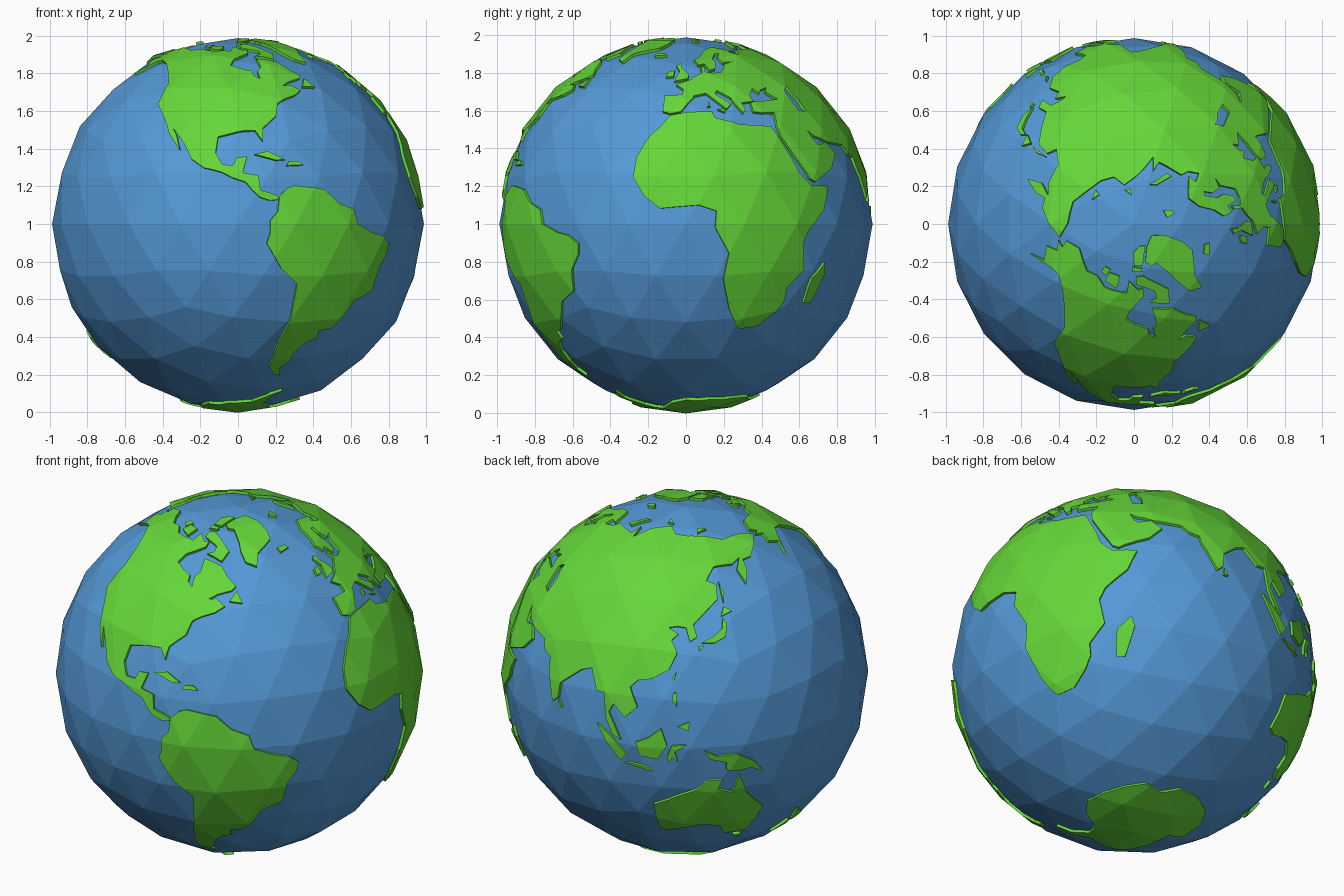
import bpy, bmesh
from math import sin, cos, radians
from mathutils import Vector
from mathutils.geometry import tessellate_polygon

OCEAN_R, LAND_R, WALL_R = 0.988, 1.003, 0.965


def material(name, color):
    m = bpy.data.materials.new(name)
    m.diffuse_color = color
    return m


BLUE = material("ocean_blue", (0.09, 0.32, 0.68, 1))
GREEN = material("land_green", (0.13, 0.68, 0.04, 1))


def finish(name, bm, mat):
    mesh = bpy.data.meshes.new(name)
    bm.to_mesh(mesh)
    bm.free()
    mesh.materials.append(mat)
    obj = bpy.data.objects.new(name, mesh)
    obj.location.z = 1
    bpy.context.collection.objects.link(obj)


# ocean: faceted ball, its facets also carry the land
bm = bmesh.new()
bmesh.ops.create_icosphere(bm, subdivisions=3, radius=1)
FACETS = []
for f in bm.faces:
    a, b, c = (v.co.copy() for v in f.verts)
    n = (b - a).cross(c - a).normalized()
    FACETS.append((n, n.dot(a), (a.cross(b), b.cross(c), c.cross(a))))
bmesh.ops.scale(bm, vec=(OCEAN_R,) * 3, verts=bm.verts)
finish("ocean", bm, BLUE)


def direction(lon, lat):
    lon, lat = radians(lon), radians(lat)
    return Vector((cos(lat) * cos(lon), cos(lat) * sin(lon), sin(lat)))


def clip(poly, planes):
    for n in planes:
        out = []
        for i, b in enumerate(poly):
            a = poly[i - 1]
            da, db = n.dot(a), n.dot(b)
            if da * db < 0:
                out.append(a.lerp(b, da / (da - db)))
            if db >= 0:
                out.append(b)
        poly = out
        if not poly:
            break
    return poly


def add_face(bm, pts):
    keep = [p for i, p in enumerate(pts) if (p - pts[i - 1]).length > 1e-6]
    if len(keep) > 2:
        bm.faces.new([bm.verts.new(p) for p in keep])


def land(name, *outlines):
    """Raised slab: lon/lat outline cut facet by facet, with coast walls."""
    bm = bmesh.new()
    for outline in outlines:
        pts = [direction(*p) for p in outline]
        mid = sum(pts, Vector()).normalized()
        pts = [p / p.dot(mid) for p in pts]
        if sum(pts[i - 1].cross(p).dot(mid) for i, p in enumerate(pts)) < 0:
            pts.reverse()
        tris = [[pts[i] for i in t] for t in tessellate_polygon([pts])]
        for n, d, planes in FACETS:
            for tri in tris:
                top = [p * (d / n.dot(p) * LAND_R) for p in clip(tri, planes)]
                if len(top) < 3:
                    continue
                area = sum((top[i - 1].cross(p) for i, p in enumerate(top)), Vector())
                if area.dot(n) < 0:
                    top.reverse()
                add_face(bm, top)
            for i, q in enumerate(pts):
                p = pts[i - 1]
                seg = sorted(clip([p, q], planes), key=lambda v: v.dot(q - p))
                if len(seg) > 1:
                    s, e = (v * (d / n.dot(v)) for v in (seg[0], seg[-1]))
                    if (s - e).length > 1e-5:
                        add_face(bm, [s * WALL_R, e * WALL_R, e * LAND_R, s * LAND_R])
    bmesh.ops.remove_doubles(bm, verts=bm.verts, dist=1e-5)
    finish(name, bm, GREEN)


# western continents
land("north_america", [
    (-166, 68), (-162, 66), (-168, 65.5), (-161, 64), (-166, 61), (-158, 58.5), (-164, 54.5),
    (-152, 60), (-146, 61), (-138, 59), (-131, 55), (-124, 48.5), (-124, 40), (-117, 32.5),
    (-115, 29), (-110, 23.5), (-112, 28.5), (-114, 31), (-109, 26), (-105.5, 20.5), (-101, 17.5),
    (-95, 16), (-95, 18.5), (-97.5, 22.5), (-97, 28), (-90, 29.5), (-84, 30), (-81.5, 26.5),
    (-81, 31), (-75.5, 35.5), (-74, 40), (-70, 42), (-65, 43.7), (-61, 46), (-65, 48.5),
    (-69, 48), (-65, 50), (-58, 51.5), (-56, 53), (-61, 56.5), (-65, 60), (-70, 61), (-78, 62.3),
    (-77, 57), (-79.5, 55), (-79, 51.5), (-82, 53), (-82.5, 55.3), (-88, 56.8), (-94.5, 58.8),
    (-93, 62), (-87, 65), (-82, 67), (-82, 69.5), (-86, 69), (-95, 72), (-96, 68), (-108, 68),
    (-115, 68), (-125, 70), (-135, 69), (-142, 70), (-156, 71.2)])
land("central_america", [
    (-95, 16), (-92, 14.5), (-87.5, 13), (-85.5, 10.5), (-83, 8.2), (-80, 7.3), (-77.5, 7.5),
    (-77, 8.5), (-79.5, 9.5), (-83, 10.5), (-83.5, 15), (-88.5, 16), (-87, 21.3), (-90.5, 21),
    (-91.5, 18.5), (-95, 18.5)])
land("south_america", [
    (-77, 8.5), (-74.5, 11), (-72, 12), (-62, 10.7), (-57, 6.5), (-51.5, 4.5), (-50, 0),
    (-44, -2.5), (-39, -3.5), (-35.5, -6), (-36, -9.5), (-39, -14), (-40, -21), (-47, -24.5),
    (-49, -28.5), (-53.5, -34), (-58, -35), (-57.5, -38), (-62, -39.5), (-65, -43), (-66, -47),
    (-69, -51), (-67, -54.5), (-70, -54.5), (-74.5, -51), (-74, -43), (-73, -38), (-71, -30),
    (-70.3, -19), (-76, -14), (-81, -6), (-80, -3), (-80, 1), (-77.5, 4)])
land("greenland", [
    (-73, 78), (-60, 82), (-33, 83.5), (-20, 80), (-20, 74), (-24, 70), (-33, 67.5), (-40, 65),
    (-43, 60), (-50, 62), (-53, 67), (-54, 70.5), (-60, 76), (-68, 76)])
land("northern_islands",
     [(-66, 62), (-78, 64.5), (-73, 65.5), (-73, 68), (-88, 71), (-88, 73.5), (-80, 73.5),
      (-70, 70.5), (-62, 66.5)],
     [(-117, 70), (-105, 69), (-105, 73), (-117, 73)],
     [(-90, 77), (-78, 77), (-63, 82.5), (-75, 83), (-92, 81)],
     [(-92, 75), (-80, 75), (-80, 76), (-92, 76.7)],
     [(-125, 72), (-119, 71.5), (-117, 74), (-124, 74)],
     [(-59, 47.7), (-53, 47), (-55.5, 51.3)],
     [(-22.5, 64), (-14, 65), (-16, 66.5), (-23, 66)])
land("caribbean_islands",
     [(-84.5, 22), (-80, 23), (-74.5, 20.2), (-77.5, 20)],
     [(-74, 18.3), (-68.5, 18.5), (-70, 19.8), (-73, 19.8)])

# africa
land("africa", [
    (-6, 35.5), (0, 36.5), (10, 37), (11, 34.5), (20, 32), (24, 32), (32, 31.3), (34, 27.5),
    (37.3, 21), (39, 16), (43, 12), (51, 11.8), (48, 4.5), (41, -2), (39, -6), (40.5, -14),
    (35, -20), (35, -24), (32.5, -28), (27, -33), (20, -34), (18, -32), (15, -27), (12, -17),
    (13.5, -9), (9, -1), (9.5, 4), (4, 5.8), (-8, 4.8), (-13, 8.5), (-17, 14.5), (-16.5, 21),
    (-13, 27.5), (-9.5, 31)])
land("madagascar", [(49.3, -12), (50.3, -15.5), (47, -25), (44, -25), (44, -20), (44.5, -16.5)])

# europe
land("iberia", [(-9, 43.3), (-1.5, 43.5), (3, 42.3), (-0.5, 38.5), (-2, 36.8), (-6, 36.2), (-9, 37)])
land("europe", [
    (-1.5, 43.5), (-1.2, 46), (-4.5, 48.3), (1.5, 50.2), (4, 52), (8.5, 54), (8.3, 57),
    (10.5, 57.5), (10, 54.5), (14, 54), (19, 54.5), (21.5, 57), (24, 59.3), (30, 60), (23, 60),
    (21.5, 63), (25, 65.5), (22, 65.8), (17.5, 62), (18.5, 60), (16.5, 56.5), (13, 55.5),
    (11, 59), (7, 58), (5, 61), (10, 64), (15, 68.5), (25, 71), (31, 70), (41, 67), (34, 66.5),
    (38, 64), (44, 66), (46, 68.5), (60, 69), (60, 50), (51, 47), (47.5, 45), (48.5, 41.5),
    (41.5, 42), (37, 45), (39, 47), (35, 46), (33.5, 44.5), (31, 46.5), (28, 43.5), (28.5, 41),
    (26, 40.8), (23, 40.5), (24, 38), (22.5, 36.5), (19.5, 40.5), (19, 42.2), (13.5, 45.5),
    (12.5, 44), (18.3, 40), (16, 38), (10.5, 42.8), (8.5, 44.3), (3.2, 43), (3, 42.3)])
land("european_islands",
     [(-5.5, 50), (1, 51), (1.5, 52.7), (-2, 56), (-3, 58.5), (-5.5, 57.5), (-3.3, 54.5), (-4.5, 52.5)],
     [(-10, 52), (-6.3, 52.3), (-6, 55), (-9.5, 54.2)],
     [(12.5, 38), (15.2, 36.8), (15.5, 38.2)],
     [(8.5, 39), (9.7, 39.2), (9.2, 41.2)],
     [(14, 77), (20, 77.5), (25, 80), (11, 79.5)],
     [(52, 71), (57, 71), (68, 76.8), (60, 76)])

# asia
land("middle_east", [
    (48.5, 41.5), (49.5, 37.5), (51, 28), (48.5, 30), (50, 26.5), (51.5, 25), (56, 26),
    (59.5, 22.3), (55, 17.5), (45, 13), (43, 14), (39, 21), (35, 28), (34.3, 31.2), (36, 36.5),
    (30.5, 36.5), (27, 37), (27, 40.5), (31, 41.2), (36, 41.5), (41.5, 42)])
land("asia", [
    (49.5, 37.5), (53.5, 37), (53, 42), (51, 45), (51, 47), (60, 50), (60, 69), (68, 69),
    (70, 72.5), (74, 68), (80, 72.5), (87, 75), (104, 77.5), (113, 74), (127, 73), (140, 72.5),
    (160, 69.5), (170, 69.5), (180, 69), (190, 66), (178, 62.5), (170, 60), (163.5, 60),
    (162.5, 56.5), (157, 51.5), (156, 57), (162, 61), (155, 59.3), (142, 59.2), (136, 54.7),
    (141, 53), (140, 48), (132, 43), (128, 40), (129.3, 36), (126.5, 34.5), (125, 39),
    (121.5, 39.5), (118, 39), (122, 37), (119.5, 35), (121.8, 31), (119, 25.5), (113, 22.3),
    (108.5, 21.5), (106, 19), (109, 13), (105, 9), (101, 13), (99.5, 10), (104, 1.5), (101, 3),
    (98.5, 8), (97.5, 16), (94.5, 16), (91, 22.5), (87, 21), (80.3, 15), (79.8, 10), (77.5, 8),
    (73, 18), (72.5, 21), (69, 22), (66.5, 25), (57, 26), (51, 28)])
land("east_asian_islands",
     [(131, 34), (136, 33.8), (140.5, 35.5), (141.8, 39.5), (140.5, 41.3), (139.5, 38), (136, 36)],
     [(140, 42), (145, 43.3), (142, 45.3)],
     [(130, 31.3), (131.8, 33.3), (129.8, 33)],
     [(142.5, 46.5), (143.8, 49.5), (142.5, 54)],
     [(120.2, 23), (121, 22.2), (121.7, 25)],
     [(80, 7), (81.5, 7), (80.2, 9.5)],
     [(95, 79), (105, 79), (95, 81)],
     [(138, 74), (150, 75), (140, 76)])
land("southeast_asian_islands",
     [(120.5, 16), (122, 14), (122, 18.5), (120.7, 18.3)],
     [(122.3, 7.5), (125.8, 6), (126.2, 9)],
     [(95.5, 5.5), (99, 0), (104, -5.8), (106, -3), (100.5, 2.2)],
     [(109, 1.5), (110.3, -3), (116, -4), (119, 1), (117, 6.5), (113, 3.2)],
     [(105.5, -6.5), (114.5, -8.5), (112.5, -7), (108, -6.3)],
     [(119.5, -5.3), (120.8, -3), (122.5, -4.7), (121.5, -1), (125, 1.5), (120.5, 1), (119, -3)])

# southern lands
land("new_guinea", [
    (131, -0.8), (135, -3.2), (141, -2.6), (147, -6), (150.5, -10.5), (146, -8.5),
    (142.5, -9.2), (138, -8.3), (138, -5.5), (132.5, -4)])
land("australia", [
    (114, -22), (122, -18), (129, -15), (132, -11.5), (136.7, -12), (135.5, -15), (140.5, -17.5),
    (142.5, -10.8), (146, -19), (153, -26), (150, -37.3), (146.5, -39), (140, -38), (138, -33.5),
    (131, -31.5), (124, -33), (118, -35), (115, -34)])
land("southern_islands",
     [(145, -41), (148.3, -41), (147, -43.5)],
     [(173, -34.8), (178.3, -37.8), (175, -41.5), (174, -39)],
     [(172.7, -40.7), (174, -42), (170.5, -46), (166.7, -46)])
land("antarctica", [
    (-58, -63.5), (-65, -66), (-75, -73), (-100, -73), (-125, -74), (-150, -77), (-165, -79),
    (165, -78), (170, -72), (150, -68.5), (130, -66.5), (110, -66), (90, -66.7), (75, -70),
    (60, -67.5), (40, -69), (20, -70), (0, -70.5), (-15, -73), (-35, -78), (-60, -75), (-62, -68)])
